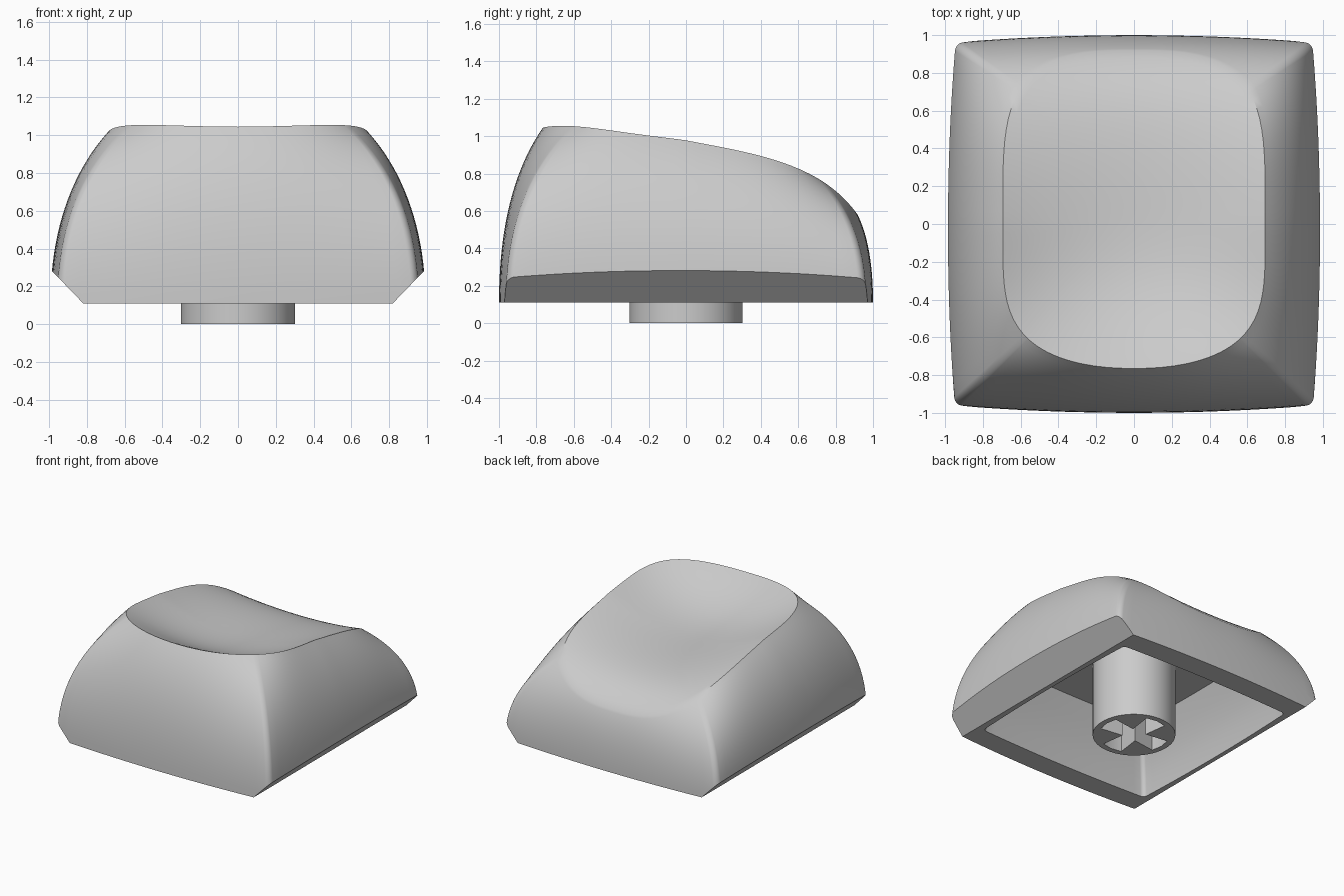
import bpy, bmesh, math
from mathutils import Vector

cube = bpy.data.objects.get("Cube")
if cube:
    bpy.data.objects.remove(cube)

grey = bpy.data.materials.new("plain_grey")
grey.use_nodes = True
COLOUR = (0.6, 0.6, 0.6, 1)
grey.diffuse_color = COLOUR
grey.node_tree.nodes["Principled BSDF"].inputs["Base Color"].default_value = COLOUR

BASE_Z, CEILING_Z = 0.11, 0.6


def finish(name, bm):
    bmesh.ops.recalc_face_normals(bm, faces=bm.faces[:])
    mesh = bpy.data.meshes.new(name)
    bm.to_mesh(mesh)
    bm.free()
    obj = bpy.data.objects.new(name, mesh)
    bpy.context.collection.objects.link(obj)
    mesh.materials.append(grey)
    bpy.ops.object.select_all(action="DESELECT")
    obj.select_set(True)
    bpy.context.view_layer.objects.active = obj
    bpy.ops.object.shade_smooth_by_angle(angle=math.radians(30))
    return obj


def rounded_square(radius, arc=6, side=24):
    """Unit square outline with rounded corners, one quarter turned four times."""
    inner = 1 - radius
    quarter = [(inner + radius * math.cos(a), inner + radius * math.sin(a))
               for a in (i * math.pi / 2 / arc for i in range(arc + 1))]
    quarter += [(inner - 2 * inner * i / side, 1) for i in range(1, side)]
    points = []
    for _ in range(4):
        points += quarter
        quarter = [(-v, u) for u, v in quarter]
    return points


OUTLINE = rounded_square(0.04)
SPINE = [(-0.765, 1.045), (-0.6, 0.965), (-0.35, 0.865), (0, 0.815),
         (0.35, 0.795), (0.68, 0.735), (0.92, 0.575)]


def dish_height(x, y):
    """Scooped top: a smooth spine along y, rising towards both sides."""
    z = 0
    for yi, zi in SPINE:
        for yj, _ in SPINE:
            if yj != yi:
                zi *= (y - yj) / (yi - yj)
        z += zi
    rise = 0.16 - 0.14 * y if y > 0 else 0.16 - 0.08 * y - 0.22 * y * y
    return z + rise * (x / 0.69) ** 2


def bulged(u, v, a, b, z, bulge):
    return Vector((a * u * (1 - bulge * v * v), b * v * (1 - bulge * u * u), z))


def rim_point(u, v):
    """Edge of the dish: a soft oblong, rounder in front than at the back."""
    depth, p, q = (0.765, 2.2, 4.27) if v < 0 else (0.92, 3, 4.2)
    across, along = 0.645 * abs(u) ** p, 0.355 * abs(v) ** q
    total = across + along
    x = math.copysign(0.695 * (across / total) ** (1 / p), u)
    y = math.copysign(depth * (along / total) ** (1 / q), v)
    return Vector((x, y, dish_height(x, y)))


# Keycap shell: cavity, underside, curved walls and dish as one run of rings
rings = []
for t in (1, 0.75, 0.5, 0.25, 0):
    inset = 0.17 * t ** 1.5
    rings.append([bulged(u, v, 0.785 - inset, 0.82 - inset,
                         BASE_Z + (CEILING_Z - BASE_Z) * t, 0.025) for u, v in OUTLINE])
base = [bulged(u, v, 0.993, 1.0, BASE_Z, 0.039) for u, v in OUTLINE]
rim = [rim_point(u, v) for u, v in OUTLINE]
STEPS = 20
for i in range(STEPS + 1):
    t = i / STEPS
    ring = []
    for b, r in zip(base, rim):
        handle = Vector((b.x, b.y, b.z + 0.64 * (r.z - b.z)))
        ring.append(b * (1 - t) ** 2 + handle * 2 * t * (1 - t) + r * t * t)
    rings.append(ring)
centre = Vector((0, 0.1, 0))
for i in range(1, STEPS):
    ring = []
    for r in rim:
        p = r.lerp(centre, i / STEPS)
        ring.append(Vector((p.x, p.y, dish_height(p.x, p.y))))
    rings.append(ring)

bm = bmesh.new()
count = len(OUTLINE)
loops = [[bm.verts.new(p) for p in ring] for ring in rings]
for low, high in zip(loops, loops[1:]):
    for i in range(count):
        j = (i + 1) % count
        bm.faces.new((low[i], low[j], high[j], high[i]))
bm.faces.new(loops[0])
tip = bm.verts.new((0, 0.1, dish_height(0, 0.1)))
for i in range(count):
    bm.faces.new((loops[-1][i], loops[-1][(i + 1) % count], tip))

# Slanted cuts along the lower left and right edges
for side in (-1, 1):
    cut = bmesh.ops.bisect_plane(
        bm, geom=bm.verts[:] + bm.edges[:] + bm.faces[:],
        plane_co=(0.82 * side, 0, BASE_Z), plane_no=(0.175 * side, 0, -0.169),
        clear_outer=True)
    edges = [e for e in cut["geom_cut"] if isinstance(e, bmesh.types.BMEdge)]
    bmesh.ops.holes_fill(bm, edges=edges, sides=0)
finish("keycap_shell", bm)

# Stem: round post with a cross-shaped socket in its lower end
bm = bmesh.new()


def closed_loop(points):
    verts = [bm.verts.new((x, y, 0)) for x, y in points]
    return [bm.edges.new((a, b)) for a, b in zip(verts, verts[1:] + verts[:1])]


def pull_up(edges, height):
    new = bmesh.ops.extrude_edge_only(bm, edges=edges)["geom"]
    bmesh.ops.translate(bm, vec=(0, 0, height),
                        verts=[g for g in new if isinstance(g, bmesh.types.BMVert)])
    return [g for g in new if isinstance(g, bmesh.types.BMEdge)
            and all(abs(v.co.z - height) < 1e-5 for v in g.verts)]


SIDES, ARM, END, NECK = 64, 0.245, 0.085, 0.06
post = closed_loop([(0.302 * math.cos(2 * math.pi * i / SIDES),
                     0.302 * math.sin(2 * math.pi * i / SIDES)) for i in range(SIDES)])
cross, arm = [], [(ARM, -END), (ARM + 0.015, 0), (ARM, END), (NECK, NECK)]
for _ in range(4):
    cross += arm
    arm = [(-y, x) for x, y in arm]
socket = closed_loop(cross)
bmesh.ops.triangle_fill(bm, edges=post + socket, use_beauty=True)
pull_up(post, CEILING_Z + 0.02)
roof = pull_up(socket, 0.4)
bmesh.ops.holes_fill(bm, edges=roof, sides=0)
finish("stem", bm)
